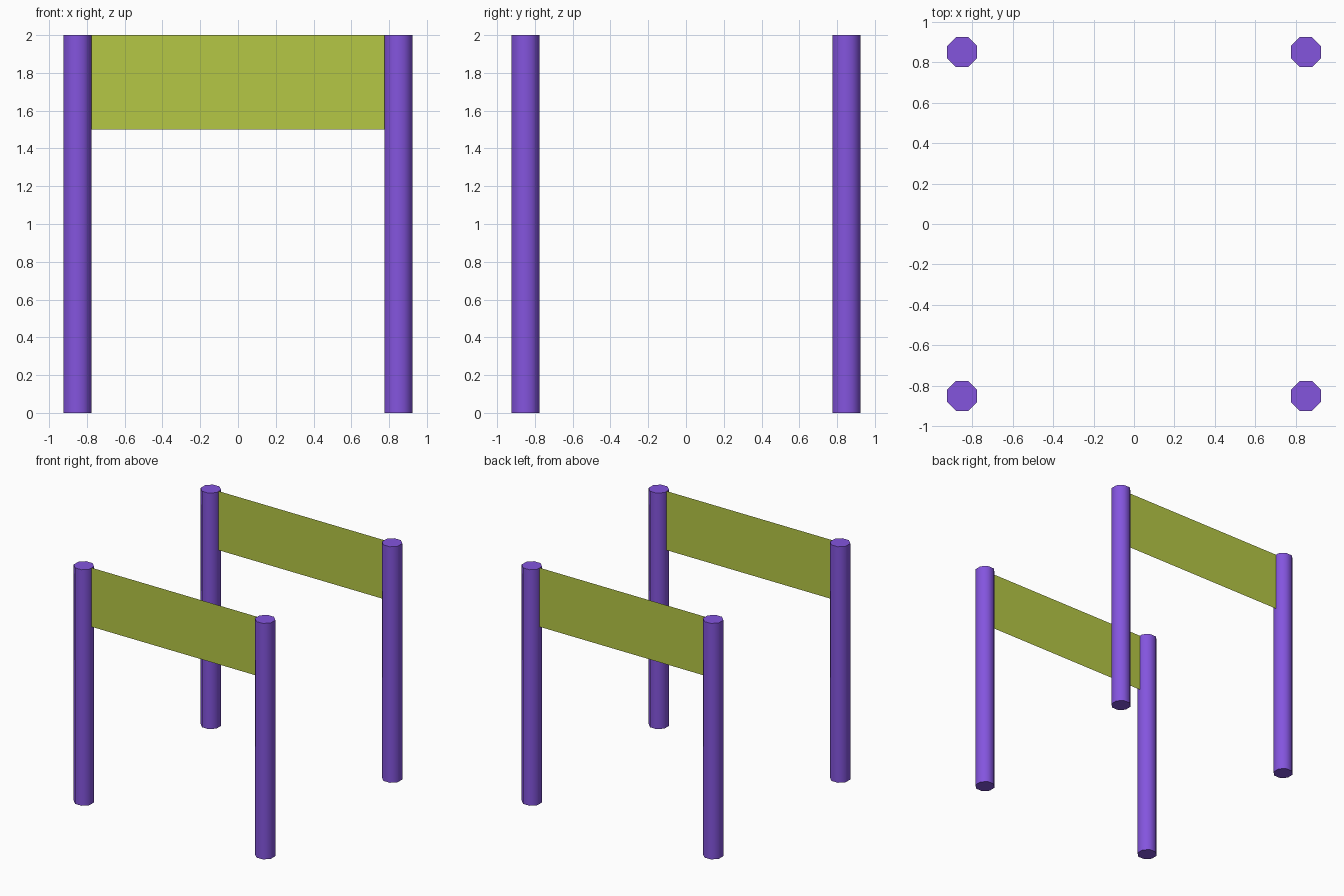
import bpy
from math import radians

if "Cube" in bpy.data.objects:
    bpy.data.objects.remove(bpy.data.objects["Cube"])


def material(name, color):
    mat = bpy.data.materials.new(name)
    mat.diffuse_color = (*color, 1)
    mat.use_nodes = True
    mat.node_tree.nodes["Principled BSDF"].inputs["Base Color"].default_value = mat.diffuse_color
    return mat


purple = material("purple", (0.23, 0.09, 0.73))
lime = material("lime", (0.46, 0.57, 0.06))

OFFSET = 0.85   # post centre distance on both axes
HEIGHT = 2.0


# Eight-sided post, flats facing the axes, smooth sides and sharp caps
def add_post(name, x, y):
    bpy.ops.mesh.primitive_cylinder_add(
        vertices=8, radius=0.08, depth=HEIGHT,
        location=(x, y, HEIGHT / 2), rotation=(0, 0, radians(22.5)))
    post = bpy.context.object
    post.name = name
    post.data.materials.append(purple)
    bpy.ops.object.shade_smooth_by_angle(angle=radians(60))


# Single-sheet panel hung between two posts
def add_panel(name, y):
    bpy.ops.mesh.primitive_plane_add(
        size=1, location=(0, y, 1.75), rotation=(radians(90), 0, 0))
    panel = bpy.context.object
    panel.name = name
    panel.scale = (1.56, 0.5, 1)
    panel.data.materials.append(lime)


for side_y, row in ((-OFFSET, "front"), (OFFSET, "back")):
    for side_x, side in ((-OFFSET, "left"), (OFFSET, "right")):
        add_post(f"{row}_{side}_post", side_x, side_y)
    add_panel(f"{row}_panel", side_y)
